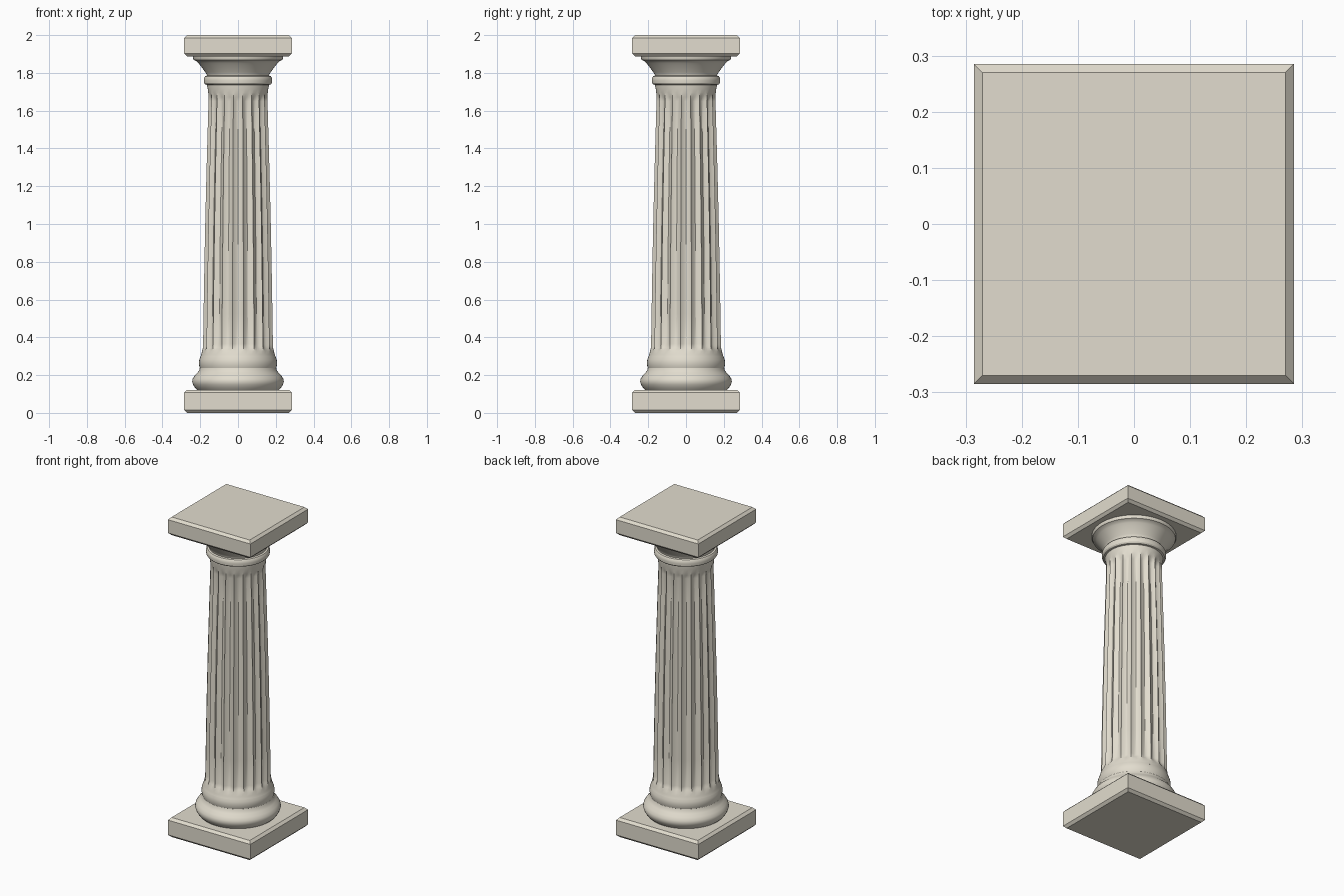
import bpy, bmesh, math

if "Cube" in bpy.data.objects:
    bpy.data.objects.remove(bpy.data.objects["Cube"])

stone = bpy.data.materials.new("stone")
stone.diffuse_color = (0.76, 0.72, 0.62, 1)
stone.use_nodes = True
stone.node_tree.nodes["Principled BSDF"].inputs["Base Color"].default_value = stone.diffuse_color

FLUTES, PER = 20, 4
SEG = FLUTES * PER


def ring_solid(name, rings, seg=SEG, turn=0.0, smooth=True):
    """Closed solid from rings of (radius, z, flute depth)."""
    bm = bmesh.new()
    loops = []
    for r, z, depth in rings:
        loop = []
        for i in range(seg):
            t = 2 * (i % PER) / PER - 1          # -1 at an arris, 0 mid flute
            rr = r - depth * (1 - t * t)
            a = 2 * math.pi * (i / seg) + turn
            loop.append(bm.verts.new((rr * math.cos(a), rr * math.sin(a), z)))
        loops.append(loop)
    for lo, hi in zip(loops, loops[1:]):
        for i in range(seg):
            j = (i + 1) % seg
            bm.faces.new((lo[i], lo[j], hi[j], hi[i]))
    bm.faces.new(loops[0][::-1])
    bm.faces.new(loops[-1])
    me = bpy.data.meshes.new(name)
    bm.to_mesh(me)
    bm.free()
    ob = bpy.data.objects.new(name, me)
    me.materials.append(stone)
    bpy.context.collection.objects.link(ob)
    if smooth:
        bpy.ops.object.select_all(action='DESELECT')
        bpy.context.view_layer.objects.active = ob
        ob.select_set(True)
        bpy.ops.object.shade_smooth_by_angle(angle=math.radians(30))
    return ob


def slab(name, z0, z1, half=0.285, c=0.015):
    """Square slab with chamfered top and bottom rims."""
    prof = [(half - c, z0), (half, z0 + c), (half, z1 - c), (half - c, z1)]
    return ring_solid(name, [(h * math.sqrt(2), z, 0) for h, z in prof],
                      seg=4, turn=math.pi / 4, smooth=False)


def turned(name, prof):
    return ring_solid(name, [(r, z, 0) for r, z in prof])


# Square slabs at foot and head
slab("plinth", 0.0, 0.122)
slab("abacus", 1.887, 2.0)

# Round base mouldings: large torus, hollow, small torus
turned("base_mouldings", [
    (0.215, 0.12), (0.228, 0.133), (0.238, 0.150), (0.243, 0.165),
    (0.240, 0.180), (0.230, 0.197), (0.215, 0.212), (0.206, 0.225),
    (0.202, 0.238), (0.205, 0.248), (0.207, 0.265), (0.205, 0.282),
    (0.198, 0.300)])

# Fluted shaft: tapered, flutes start at an arris offset half a flute from the axes
D = 0.018
shaft = [(0.200, 0.295, 0), (0.194, 0.310, 0), (0.190, 0.328, 0),
         (0.188, 0.345, D * 0.6), (0.187, 0.365, D)]
for k in range(1, 8):
    t = k / 8
    shaft.append((0.187 - 0.029 * t - 0.003 * math.sin(math.pi * t) * -1,
                  0.365 + 1.285 * t, D * (1 - 0.1 * t)))
shaft += [(0.158, 1.65, D * 0.9), (0.158, 1.672, D * 0.55), (0.158, 1.695, 0),
          (0.160, 1.715, 0), (0.164, 1.735, 0), (0.164, 1.75, 0)]
ring_solid("fluted_shaft", shaft, turn=-math.pi / FLUTES)

# Neck ring
turned("neck_ring", [
    (0.163, 1.736), (0.174, 1.739), (0.180, 1.747), (0.181, 1.760),
    (0.180, 1.773), (0.174, 1.782), (0.163, 1.786)])

# Flared capital under the abacus
turned("capital", [
    (0.164, 1.775), (0.165, 1.790), (0.173, 1.803), (0.186, 1.822),
    (0.200, 1.840), (0.211, 1.853), (0.220, 1.862), (0.234, 1.868),
    (0.238, 1.876), (0.238, 1.890)])
